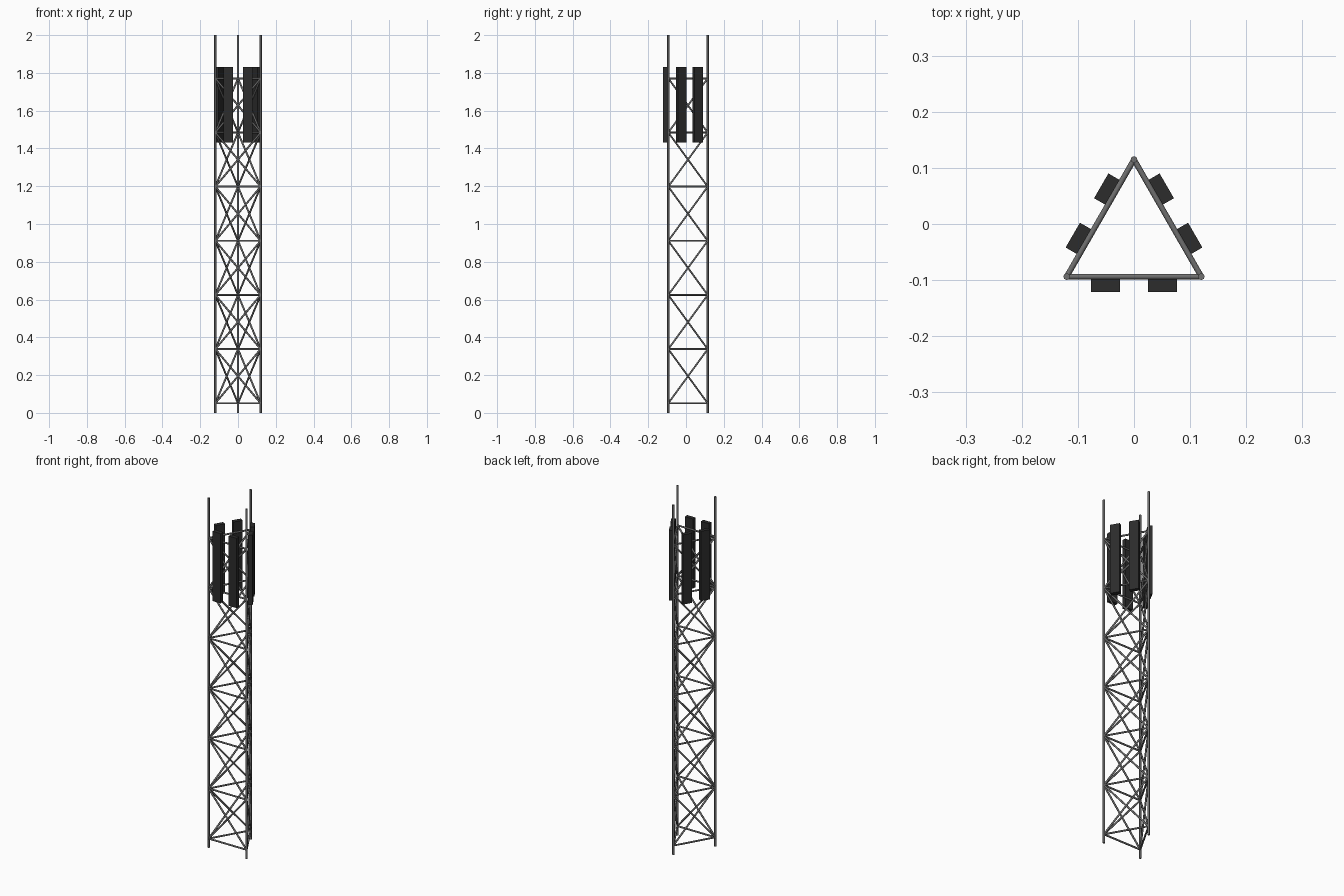
import bpy, bmesh, math
from mathutils import Vector, Matrix

if "Cube" in bpy.data.objects:
    bpy.data.objects.remove(bpy.data.objects["Cube"])

def mat(name, v):
    m = bpy.data.materials.new(name)
    m.diffuse_color = (v, v, v, 1)
    m.use_nodes = True
    m.node_tree.nodes["Principled BSDF"].inputs["Base Color"].default_value = m.diffuse_color
    return m

STEEL, DARK = mat("steel", 0.16), mat("panel_dark", 0.025)

def finish(name, bm, m):
    me = bpy.data.meshes.new(name)
    bm.to_mesh(me)
    bm.free()
    me.materials.append(m)
    ob = bpy.data.objects.new(name, me)
    bpy.context.collection.objects.link(ob)
    return ob

def rod(bm, a, b, r):
    a, b = Vector(a), Vector(b)
    d = b - a
    M = Matrix.Translation((a + b) / 2) @ d.to_track_quat('Z', 'Y').to_matrix().to_4x4()
    new = bmesh.ops.create_cone(bm, cap_ends=True, segments=8, radius1=r, radius2=r,
                                depth=d.length, matrix=M)
    for f in {f for v in new["verts"] for f in v.link_faces}:
        f.smooth = len(f.verts) == 4
        if not f.smooth:
            for e in f.edges:
                e.smooth = False

H = 0.12                                # half side of the triangle
BASE, APEX = -0.0938, 0.1148
CY = BASE + (APEX - BASE) / 3           # triangle centre
corners = [(-H, BASE), (H, BASE), (0, APEX)]
levels = [0.051 + 0.2867 * i for i in range(7)]

# three legs
bm = bmesh.new()
for x, y in corners:
    rod(bm, (x, y, 0), (x, y, 2), 0.006)
finish("tower_legs", bm, STEEL)

# horizontal rings and cross bracing on each face
rings, braces = bmesh.new(), bmesh.new()
for i in range(3):
    a, b = corners[i], corners[(i + 1) % 3]
    for z in levels:
        rod(rings, (*a, z), (*b, z), 0.005)
    for z0, z1 in zip(levels, levels[1:]):
        rod(braces, (*a, z0), (*b, z1), 0.005)
        rod(braces, (*b, z0), (*a, z1), 0.005)
finish("horizontal_rings", rings, STEEL)
finish("cross_braces", braces, STEEL)

# two antenna panels per face
Z0, Z1 = 1.432, 1.831
Y0, Y1 = -0.1210, -0.0980
for i in range(3):
    R = Matrix.Translation((0, CY, 0)) @ Matrix.Rotation(math.radians(120 * i), 4, 'Z') \
        @ Matrix.Translation((0, -CY, 0))
    for s in (-1, 1):
        bm = bmesh.new()
        bmesh.ops.create_cube(bm, size=1, matrix=R
            @ Matrix.Translation((s * 0.0507, (Y0 + Y1) / 2, (Z0 + Z1) / 2))
            @ Matrix.Diagonal((0.051, Y1 - Y0, Z1 - Z0, 1)))
        finish("antenna_panel", bm, DARK)
